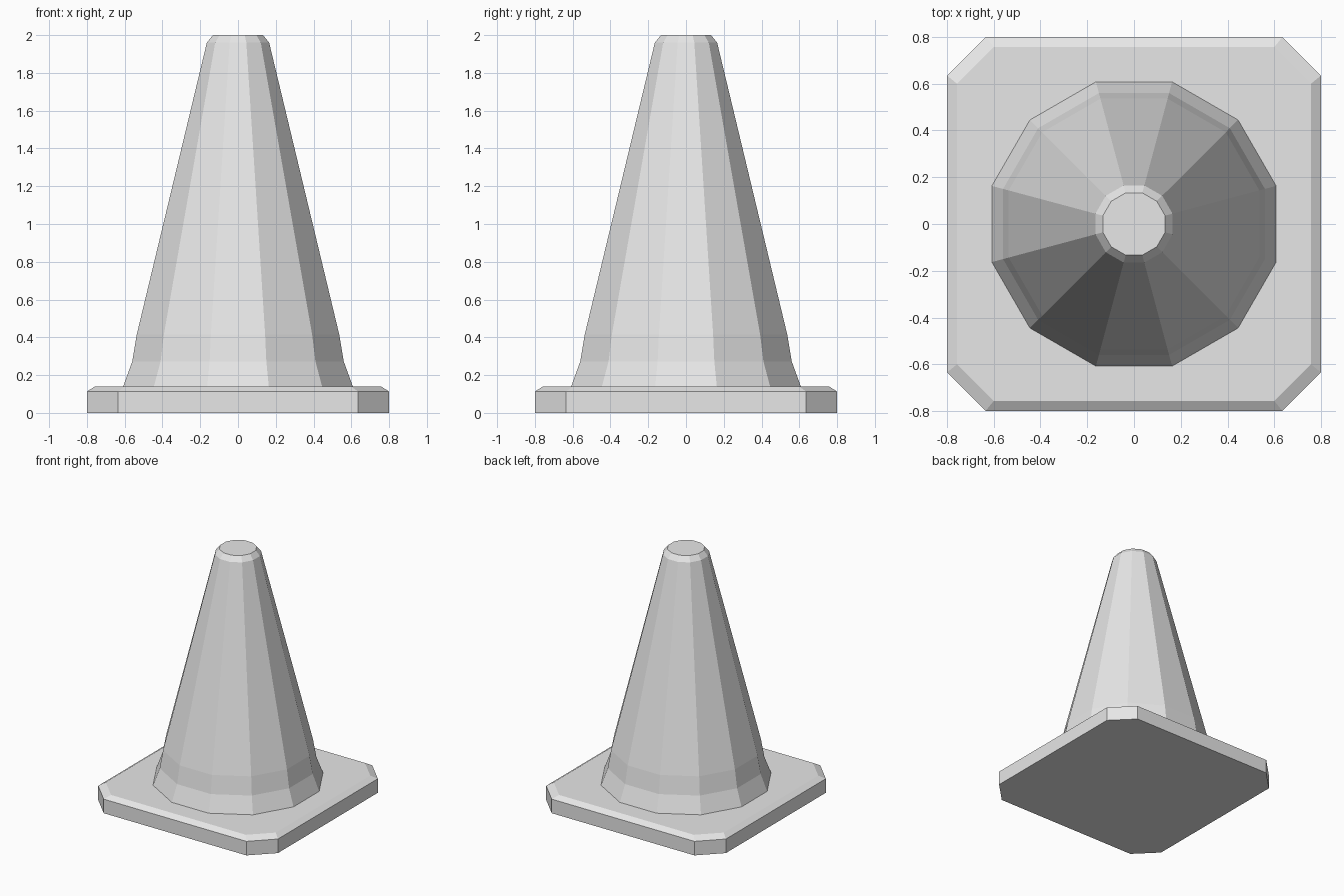
import bpy
import bmesh
from math import cos, sin, pi

cube = bpy.data.objects.get("Cube")
if cube:
    bpy.data.objects.remove(cube, do_unlink=True)

grey = bpy.data.materials.new("light_grey")
grey.use_nodes = True
colour = (0.8, 0.8, 0.8, 1.0)
grey.diffuse_color = colour
grey.node_tree.nodes["Principled BSDF"].inputs["Base Color"].default_value = colour


def stack_rings(name, rings):
    """Skin a stack of equal-sided rings and cap both ends."""
    bm = bmesh.new()
    loops = [[bm.verts.new(p) for p in ring] for ring in rings]
    for low, high in zip(loops, loops[1:]):
        for i in range(len(low)):
            j = (i + 1) % len(low)
            bm.faces.new((low[i], low[j], high[j], high[i]))
    bm.faces.new(loops[0][::-1])
    bm.faces.new(loops[-1])
    bmesh.ops.recalc_face_normals(bm, faces=bm.faces)
    mesh = bpy.data.meshes.new(name)
    bm.to_mesh(mesh)
    bm.free()
    mesh.materials.append(grey)
    obj = bpy.data.objects.new(name, mesh)
    bpy.context.collection.objects.link(obj)
    return obj


def cut_square(half, flat, z):
    """Square ring with its corners cut off."""
    quarter = [(half, -flat), (half, flat)]
    ring = []
    for _ in range(4):
        ring += [(x, y, z) for x, y in quarter]
        quarter = [(-y, x) for x, y in quarter]
    return ring


def polygon(apothem, z, sides=12):
    """Regular ring with flat sides facing the axes."""
    r = apothem / cos(pi / sides)
    return [(r * cos((2 * i + 1) * pi / sides), r * sin((2 * i + 1) * pi / sides), z)
            for i in range(sides)]


# Base plate with a bevelled upper rim
stack_rings("base_plate", [cut_square(0.8, 0.635, 0),
                           cut_square(0.8, 0.635, 0.113),
                           cut_square(0.757, 0.6, 0.14)])

# Tapered cone body: flared foot, long taper, bevelled tip
profile = [(0.608, 0.14), (0.56, 0.272), (0.536, 0.415), (0.165, 1.96), (0.133, 2.0)]
stack_rings("cone_body", [polygon(a, z) for a, z in profile])
